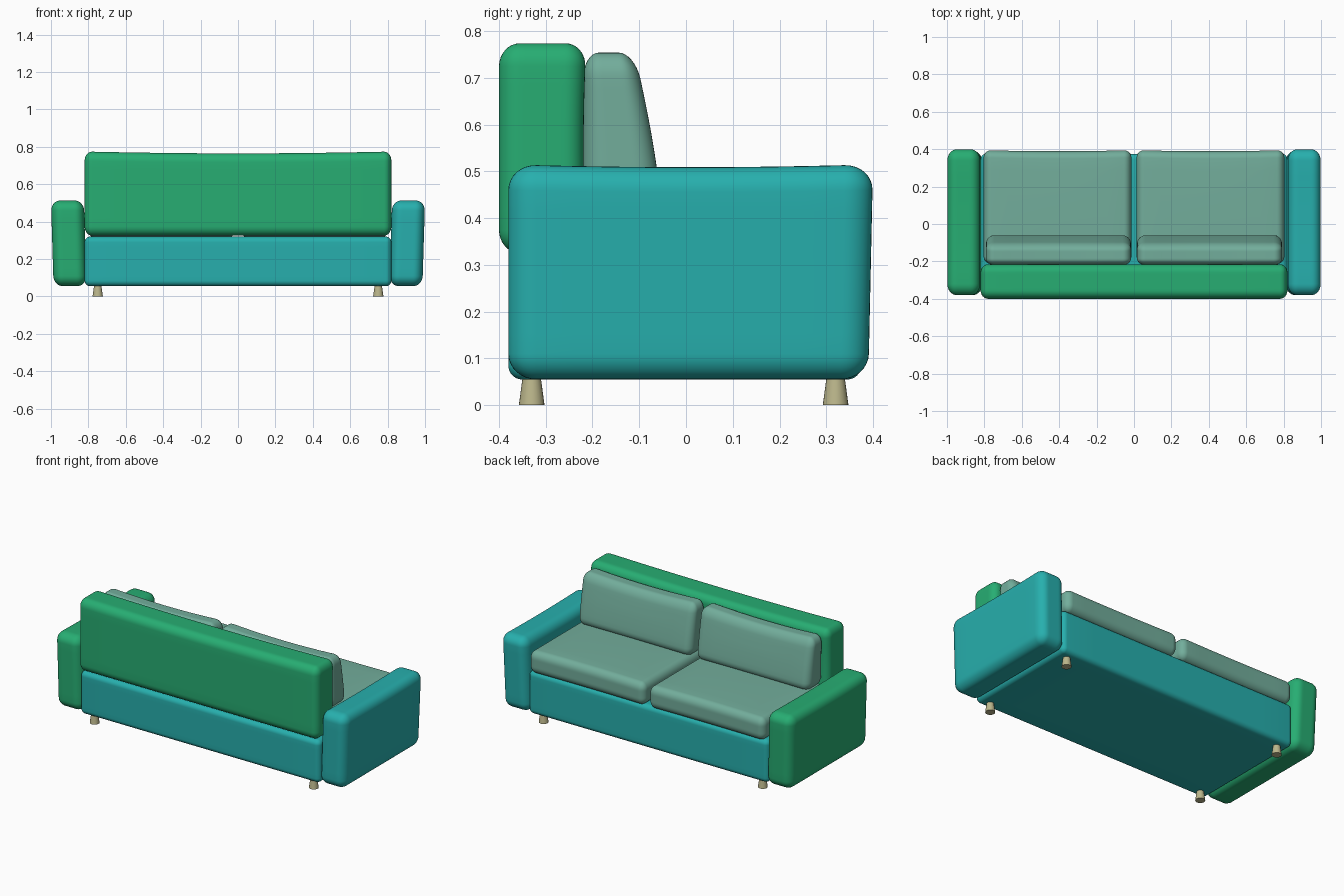
import bpy, bmesh, math
from mathutils import Vector

if "Cube" in bpy.data.objects:
    bpy.data.objects.remove(bpy.data.objects["Cube"])


def material(name, rgb):
    m = bpy.data.materials.new(name)
    m.diffuse_color = (*rgb, 1)
    m.use_nodes = True
    m.node_tree.nodes["Principled BSDF"].inputs["Base Color"].default_value = m.diffuse_color
    return m


teal = material("teal", (0.02, 0.43, 0.42))
green = material("green", (0.02, 0.42, 0.17))
sage = material("sage", (0.17, 0.42, 0.33))
beige = material("beige", (0.50, 0.47, 0.26))


def padded_box(name, lo, hi, radius, mat, shape=None):
    """Rounded box between two corners; shape(p, n) bends it, n being -1..1 per axis."""
    lo, hi, radius = Vector(lo), Vector(hi), Vector(radius)
    mid, half = (lo + hi) / 2, (hi - lo) / 2
    bm = bmesh.new()
    bmesh.ops.create_cube(bm, size=2)
    bmesh.ops.subdivide_edges(bm, edges=bm.edges[:], cuts=15, use_grid_fill=True)
    for v in bm.verts:
        core, out = Vector(), Vector()
        for i, u in enumerate(v.co):
            core[i] = max(-1, min(1, u / 0.5)) * (half[i] - radius[i])
            out[i] = math.copysign(math.tan(max(0, abs(u) - 0.5) * math.pi / 2), u)
        out.normalize()
        p = core + Vector(out[i] * radius[i] for i in range(3))
        n = Vector(p[i] / half[i] for i in range(3))
        v.co = mid + p
        if shape:
            shape(v.co, n)
    me = bpy.data.meshes.new(name)
    bm.to_mesh(me)
    bm.free()
    me.shade_smooth()
    me.materials.append(mat)
    ob = bpy.data.objects.new(name, me)
    bpy.context.collection.objects.link(ob)
    return ob


def dip(n, a, b=None):
    """1 in the middle of a face, 0 at its border."""
    d = 1 - n[a] ** 2
    return d if b is None else d * (1 - n[b] ** 2)


# Base
padded_box("base", (-0.82, -0.38, 0.055), (0.82, 0.375, 0.32), (0.03,) * 3, teal)


# Backrest, top edge slightly sagging
def back_shape(p, n):
    p.z -= 0.01 * max(0, n.z) * dip(n, 0)
    p.y -= 0.006 * max(0, n.y) * dip(n, 2)


padded_box("backrest", (-0.82, -0.40, 0.325), (0.82, -0.213, 0.775),
           (0.04, 0.045, 0.05), green, back_shape)

for side, s, mat in (("left", -1, green), ("right", 1, teal)):
    # Arms lean outwards a little towards the top
    def arm_shape(p, n):
        p.x += s * 0.007 * n.z
        p.y += 0.005 * n.z * max(0, n.y)
        p.z -= 0.006 * max(0, n.z) * dip(n, 1)

    padded_box(side + "_arm", (s * 0.905 - 0.088, -0.38, 0.055),
               (s * 0.905 + 0.088, 0.395, 0.515), (0.05, 0.06, 0.055), mat, arm_shape)

    # Seat cushions, softly dished
    def seat_shape(p, n):
        p.z += 0.005 * n.z * dip(n, 0, 1)
        p.y -= 0.006 * max(0, n.y) * dip(n, 0)

    padded_box(side + "_seat_cushion", (s * 0.409 - 0.395, -0.213, 0.315),
               (s * 0.409 + 0.395, 0.395, 0.455), (0.04, 0.04, 0.045), sage, seat_shape)

    # Back cushions, front face sloping back towards the top
    def pillow_shape(p, n):
        t = (n.z + 1) / 2
        p.y -= (n.y + 1) / 2 * 0.055 * t ** 1.3
        p.z -= 0.014 * max(0, n.z) * dip(n, 0)

    padded_box(side + "_back_cushion", (s * 0.404 - 0.388, -0.22, 0.44),
               (s * 0.404 + 0.388, -0.055, 0.757), (0.045, 0.05, 0.055), sage, pillow_shape)

    # Tapered legs, wider at the floor
    for end, y in (("back", -0.33), ("front", 0.32)):
        bpy.ops.mesh.primitive_cone_add(vertices=24, radius1=0.0275, radius2=0.018,
                                        depth=0.07, location=(s * 0.75, y, 0.035))
        leg = bpy.context.object
        leg.name = f"{side}_{end}_leg"
        leg.data.materials.append(beige)
        bpy.ops.object.shade_smooth_by_angle()
